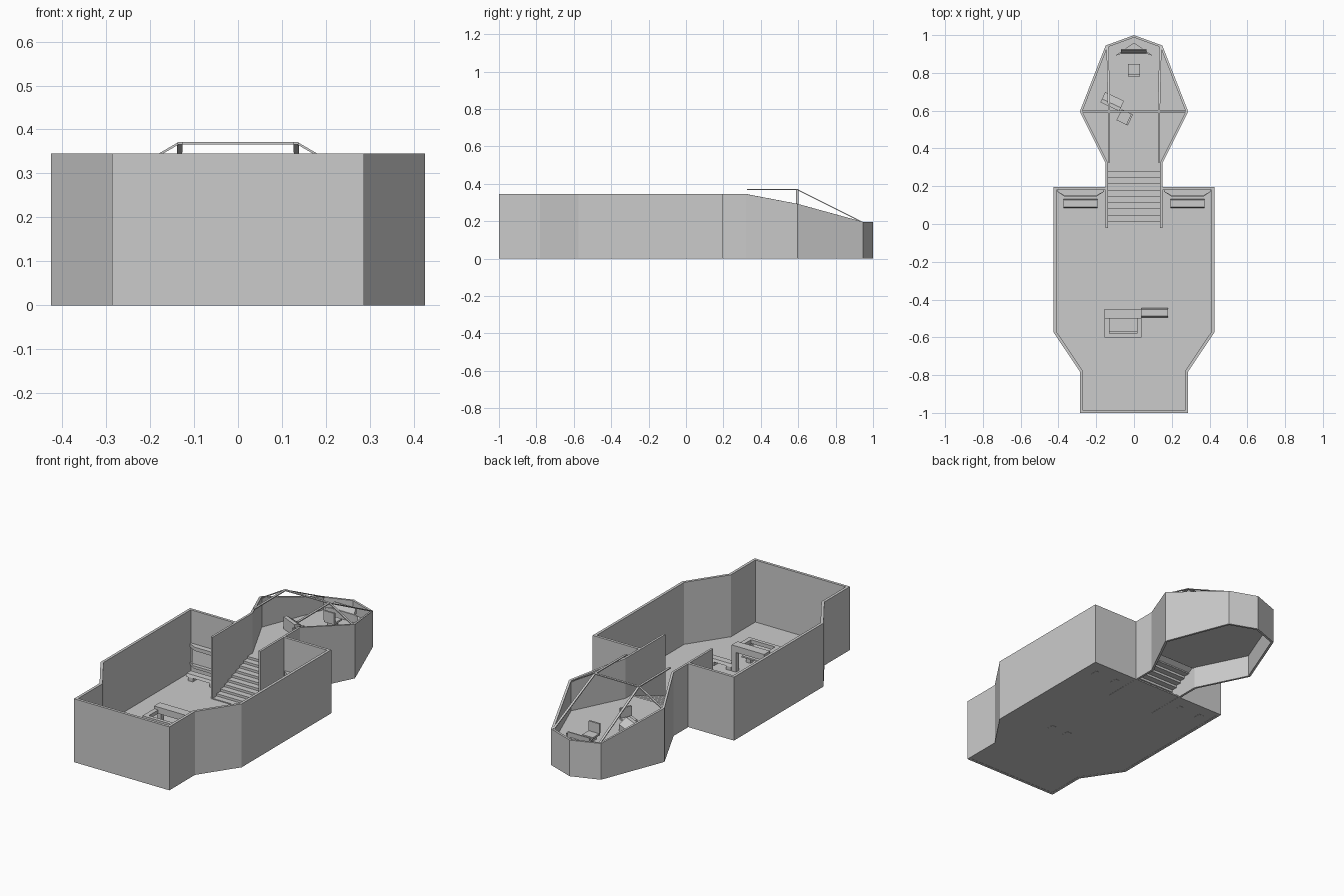
import bpy, bmesh
from math import radians
from mathutils import Vector, Matrix

if "Cube" in bpy.data.objects:
    bpy.data.objects.remove(bpy.data.objects["Cube"])

DECK = 0.128  # raised cockpit floor


def finish(name, bm):
    bmesh.ops.recalc_face_normals(bm, faces=bm.faces)
    me = bpy.data.meshes.new(name)
    bm.to_mesh(me)
    bm.free()
    ob = bpy.data.objects.new(name, me)
    bpy.context.collection.objects.link(ob)
    return ob


def wall(name, path, top, t):
    """Wall along a counter-clockwise path, thickened inwards with mitred corners."""
    pts = [Vector(p) for p in path]
    bm = bmesh.new()
    rings = []
    for i, p in enumerate(pts):
        ns = []
        for a, b in ((i - 1, i), (i, i + 1)):
            if a >= 0 and b < len(pts):
                d = (pts[b] - pts[a]).normalized()
                ns.append(Vector((-d.y, d.x)))
        m = sum(ns, Vector((0, 0))).normalized()
        q = p + m * t / m.dot(ns[0])
        z = top(p.y)
        rings.append([bm.verts.new(c) for c in
                      ((p.x, p.y, 0), (p.x, p.y, z), (q.x, q.y, z), (q.x, q.y, 0))])
    for r, s in zip(rings, rings[1:]):
        for k in range(4):
            bm.faces.new((r[k], r[k - 1], s[k - 1], s[k]))
    bm.faces.new(rings[0])
    bm.faces.new(rings[-1])
    return finish(name, bm)


def prism(name, outline, h0, h1, axes="xyz", matrix=None):
    """Extrude a 2D outline; axes tells where outline u, v and depth go."""
    bm = bmesh.new()
    idx = ["xyz".index(a) for a in axes]
    ends = []
    for h in (h0, h1):
        ring = []
        for u, v in outline:
            c = [0, 0, 0]
            c[idx[0]], c[idx[1]], c[idx[2]] = u, v, h
            ring.append(bm.verts.new(c))
        bm.faces.new(ring)
        ends.append(ring)
    a, b = ends
    for i in range(len(a)):
        bm.faces.new((a[i - 1], a[i], b[i], b[i - 1]))
    if matrix:
        bm.transform(matrix)
    return finish(name, bm)


def box(name, x0, x1, y0, y1, z0, z1, matrix=None):
    return prism(name, [(x0, y0), (x1, y0), (x1, y1), (x0, y1)], z0, z1, matrix=matrix)


def beam(name, a, b, w=0.012, h=0.005):
    """Thin rectangular bar between two points."""
    a, b = Vector(a), Vector(b)
    d = (b - a).normalized()
    side = d.cross(Vector((0, 0, 1))).normalized()
    up = side.cross(d)
    m = Matrix((side, d, up)).transposed().to_4x4()
    m.translation = a
    return box(name, -w / 2, w / 2, 0, (b - a).length, -h, 0, m)


def rim(y):
    """Height of the corridor and cockpit wall, falling towards the nose."""
    keys = [(-1, 0.345), (0.32, 0.345), (0.595, 0.293), (0.945, 0.197), (1.1, 0.195)]
    for (y0, z0), (y1, z1) in zip(keys, keys[1:]):
        if y <= y1:
            return z0 + (z1 - z0) * (y - y0) / (y1 - y0)


# Main cabin: floor and outer wall
half = [(0.425, 0.195), (0.425, -0.575), (0.287, -0.78), (0.287, -1)]
ring = [(-x, y) for x, y in half] + half[::-1]
prism("cabin_floor", ring, 0.001, 0.008)
wall("cabin_wall", [(-0.15, 0.195)] + ring + [(0.15, 0.195)], lambda y: 0.345, 0.015)

# Corridor and cockpit wall in one run, with the raised deck
side = [(0.15, -0.02), (0.15, 0.32), (0.287, 0.595), (0.15, 0.945)]
wall("cockpit_wall", side + [(0, 1.0)] + [(-x, y) for x, y in side[::-1]], rim, 0.012)
deck = [(0.145, 0.31), (0.28, 0.595), (0.146, 0.94)]
prism("cockpit_floor", deck + [(0, 0.994)] + [(-x, y) for x, y in deck[::-1]],
      DECK - 0.008, DECK)

# Stairs up to the cockpit
N = 10
run, rise = 0.33 / N, DECK / N
profile = [(-0.02, 0.002)]
for i in range(N):
    profile += [(-0.02 + i * run, (i + 1) * rise), (-0.02 + (i + 1) * run, (i + 1) * rise)]
profile += [(-0.02 + i * run, (i - 0) * rise - 0.006)]
for i in range(N - 1, 1, -1):
    profile += [(-0.02 + i * run, (i - 1) * rise), (-0.02 + (i - 1) * run, (i - 1) * rise)]
prism("stairs", profile, -0.142, 0.142, "yzx")

# Canopy frame
for s in (-1, 1):
    beam("canopy_roof_bar", (s * 0.132, 0.325, 0.371), (s * 0.132, 0.6, 0.371))
    beam("canopy_front_bar", (s * 0.132, 0.595, 0.371), (s * 0.14, 0.94, 0.199))
    beam("canopy_side_bar", (s * 0.136, 0.595, 0.371), (s * 0.284, 0.595, 0.285))
beam("canopy_cross_bar", (-0.137, 0.595, 0.371), (0.137, 0.595, 0.371))


# Crew seats and consoles in the cockpit
def seat(name, x, y, angle):
    m = Matrix.Translation((x, y, DECK)) @ Matrix.Rotation(radians(angle), 4, "Z")
    box(name + "_base", -0.018, 0.018, -0.018, 0.018, 0, 0.022, m)
    box(name + "_cushion", -0.032, 0.032, -0.032, 0.032, 0.022, 0.032, m)
    box(name + "_back", -0.032, 0.032, -0.034, -0.024, 0.032, 0.085, m)


seat("pilot_seat", 0, 0.815, 0)
seat("navigator_seat", -0.05, 0.565, 65)
prism("nose_console", [(-0.1, 0.89), (-0.07, 0.9), (0.07, 0.9), (0.1, 0.89), (0, 0.96)],
      DECK, 0.17)
prism("nose_screen", [(0.902, 0.165), (0.925, 0.165), (0.927, 0.197), (0.92, 0.197)],
      -0.068, 0.065, "yzx")
turn = Matrix.Translation((-0.12, 0.65, DECK)) @ Matrix.Rotation(radians(-25), 4, "Z")
prism("side_console", [(-0.03, 0), (0.03, 0), (0.03, 0.035), (-0.01, 0.065), (-0.03, 0.065)],
      -0.05, 0.06, "yzx", turn)


# Bench used at the consoles: seat slab, feet and backrest
def bench(name, x, y, w, z=0.0):
    prism(name + "_seat", [(-0.024, 0.03), (-0.018, 0.045), (0.018, 0.045), (0.024, 0.03)],
          -w / 2, w / 2, "yzx", Matrix.Translation((x, y, z)))
    for s in (-1, 1):
        cx = x + s * w * 0.36
        box(name + "_foot", cx - 0.014, cx + 0.014, y - 0.02, y + 0.02, z, z + 0.03)


# Wall consoles either side of the corridor
for s, label in ((-1, "left"), (1, "right")):
    cx = s * 0.283
    m = Matrix.Translation((cx, 0, 0))
    prism(label + "_console_hood",
          [(-0.125, 0.18), (-0.125, 0.172), (-0.085, 0.15), (0.085, 0.15),
           (0.125, 0.172), (0.125, 0.18)], 0.145, 0.165, matrix=m)
    prism(label + "_console_screen", [(0.165, 0.065), (0.18, 0.065), (0.18, 0.145), (0.172, 0.145)],
          -0.11, 0.11, "yzx", m)
    prism(label + "_console_desk",
          [(-0.125, 0.18), (-0.125, 0.172), (-0.085, 0.145), (0.085, 0.145),
           (0.125, 0.172), (0.125, 0.18)], 0.05, 0.065, matrix=m)
    bench(label + "_console_bench", cx, 0.108, 0.18)

# Central work table with an open frame, and its bench
for x0, x1 in ((-0.155, -0.13), (0.015, 0.04)):
    box("table_side", x0, x1, -0.6, -0.45, 0.115, 0.135)
    box("table_leg", x0, x1, -0.6, -0.575, 0.008, 0.115)
    box("table_leg", x0, x1, -0.475, -0.45, 0.008, 0.115)
box("table_back_rail", -0.155, 0.04, -0.5, -0.45, 0.115, 0.15)
box("table_front_rail", -0.155, 0.04, -0.6, -0.58, 0.115, 0.135)
box("table_shelf", -0.13, 0.015, -0.57, -0.5, 0.07, 0.078)
bench("table_bench", 0.11, -0.47, 0.14)
